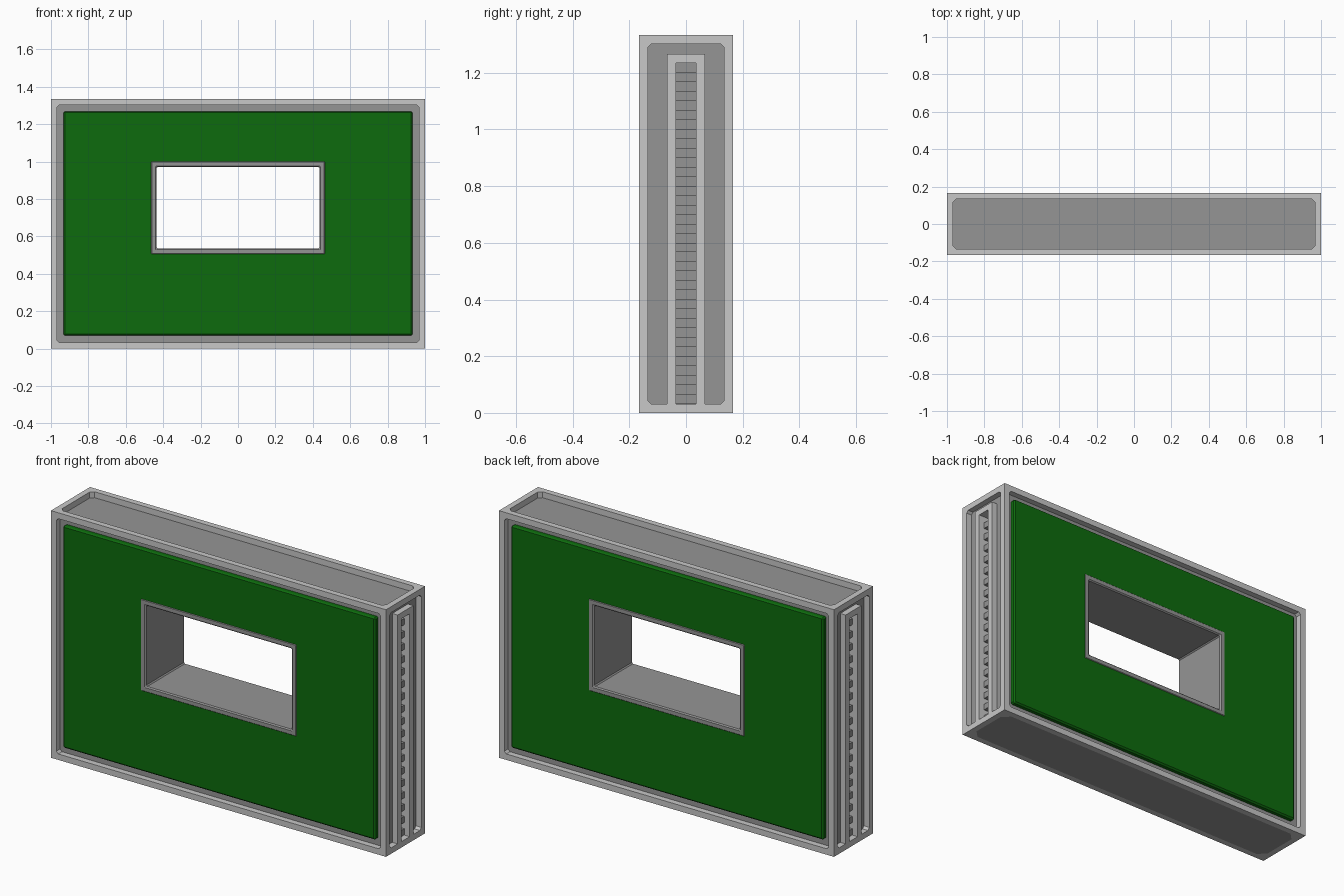
import bpy, bmesh

if "Cube" in bpy.data.objects:
    bpy.data.objects.remove(bpy.data.objects["Cube"])

X, Y, H = 1.0, 0.1665, 1.3335     # outer half width, half depth, height
R = 0.032                          # rim width and recess depth


def mat(name, col):
    m = bpy.data.materials.new(name)
    m.diffuse_color = (*col, 1)
    m.use_nodes = True
    m.node_tree.nodes["Principled BSDF"].inputs["Base Color"].default_value = m.diffuse_color
    return m


LIGHT = mat("light grey", (0.58, 0.58, 0.58))
DARK = mat("mid grey", (0.30, 0.30, 0.30))
GREEN = mat("green", (0.004, 0.147, 0.004))


def finish(bm, name, m, bevel=0):
    bmesh.ops.recalc_face_normals(bm, faces=bm.faces)
    me = bpy.data.meshes.new(name)
    bm.to_mesh(me)
    bm.free()
    ob = bpy.data.objects.new(name, me)
    bpy.context.collection.objects.link(ob)
    me.materials.append(m)
    if bevel:
        b = ob.modifiers.new("bevel", 'BEVEL')
        b.width, b.segments = bevel, 1
    return ob


def add_box(bm, x0, x1, y0, y1, z0, z1):
    vs = bmesh.ops.create_cube(bm, size=1)['verts']
    for v in vs:
        v.co.x = x0 if v.co.x < 0 else x1
        v.co.y = y0 if v.co.y < 0 else y1
        v.co.z = z0 if v.co.z < 0 else z1


def add_prism(bm, pts, axis, a, b):
    """Polygon (in the two other axes) extruded along an axis from a to b."""
    def co(p, t):
        c = list(p)
        c.insert(axis, t)
        return c
    lo = [bm.verts.new(co(p, a)) for p in pts]
    hi = [bm.verts.new(co(p, b)) for p in pts]
    bm.faces.new(lo)
    bm.faces.new(hi)
    for i in range(len(pts)):
        j = (i + 1) % len(pts)
        bm.faces.new((lo[i], lo[j], hi[j], hi[i]))


def add_ring(bm, outer, inner, y0, y1):
    """Rectangular ring in xz; outer and inner are (half width, z0, z1)."""
    def loop(r, y):
        w, a, b = r
        return [bm.verts.new((x, y, z)) for x, z in ((-w, a), (w, a), (w, b), (-w, b))]
    o0, o1, i0, i1 = loop(outer, y0), loop(outer, y1), loop(inner, y0), loop(inner, y1)
    for k in range(4):
        j = (k + 1) % 4
        for p, q in ((o0, i0), (o1, i1), (o0, o1), (i0, i1)):
            bm.faces.new((p[k], p[j], q[j], q[k]))


def add_gussets(bm, axis, a, b, u0, u1, v0, v1, s):
    """Small triangular fillers in the four corners of a recess."""
    for u, du in ((u0, s), (u1, -s)):
        for v, dv in ((v0, s), (v1, -s)):
            add_prism(bm, [(u, v), (u + du, v), (u, v + dv)], axis, a, b)


# outer frame: twelve edge bars plus corner fillers
bm = bmesh.new()
for z0, z1 in ((0, R), (H - R, H)):
    for s in (-1, 1):
        ya, yb = sorted((s * (Y - R), s * Y))
        add_box(bm, -X, X, ya, yb, z0, z1)
        xa, xb = sorted((s * (X - R), s * X))
        add_box(bm, xa, xb, R - Y, Y - R, z0, z1)
for sx in (-1, 1):
    xa, xb = sorted((sx * (X - R), sx * X))
    for sy in (-1, 1):
        ya, yb = sorted((sy * (Y - R), sy * Y))
        add_box(bm, xa, xb, ya, yb, R, H - R)
    add_gussets(bm, 0, xa, xb, R - Y, Y - R, R, H - R, 0.012)
for sy in (-1, 1):
    ya, yb = sorted((sy * (Y - R), sy * Y))
    add_gussets(bm, 1, ya, yb, R - X, X - R, R, H - R, 0.012)
add_gussets(bm, 2, H - R, H, R - X, X - R, R - Y, Y - R, 0.018)
add_gussets(bm, 2, 0, R, R - X, X - R, R - Y, Y - R, 0.04)
finish(bm, "outer_frame", LIGHT)

# base plate, flush with the bottom rim
bm = bmesh.new()
w, d, c = X - R, Y - R, 0.04
add_prism(bm, [(-w, c - d), (c - w, -d), (w - c, -d), (w, c - d),
               (w, d - c), (w - c, d), (c - w, d), (-w, d - c)], 2, 0, R)
finish(bm, "base_plate", DARK)

# inner body with the window opening
WIN_OUT, WIN_IN = (0.467, 0.503, 1.003), (0.435, 0.535, 0.971)
XC = 0.933
bm = bmesh.new()
add_ring(bm, (XC, R, H - R), (0.45, 0.52, 0.985), R - Y, Y - R)
finish(bm, "body_core", DARK)

# window surround running through the body
bm = bmesh.new()
add_ring(bm, WIN_OUT, WIN_IN, -Y, Y)
finish(bm, "window_surround", DARK, 0.006)

# green panels front and back
for s, name in ((-1, "front_panel"), (1, "back_panel")):
    bm = bmesh.new()
    ya, yb = sorted((s * (Y - R - 0.005), s * (Y - 0.003)))
    add_ring(bm, (0.933, 0.07, 1.268), (0.45, 0.52, 0.985), ya, yb)
    finish(bm, name, GREEN, 0.008)

# sides: recessed wall, raised arch and slats in the slot
A, B = 0.035, 0.067               # slot half width, arch half width
for s, side in ((-1, "left"), (1, "right")):
    def side_box(bm, x0, x1, *rest):
        xa, xb = sorted((s * x0, s * x1))
        add_box(bm, xa, xb, *rest)

    bm = bmesh.new()
    side_box(bm, XC, X - R, R - Y, -B, R, H - R)
    side_box(bm, XC, X - R, B, Y - R, R, H - R)
    side_box(bm, XC, X - R, -B, B, 1.267, H - R)
    finish(bm, side + "_wall", DARK)

    bm = bmesh.new()
    side_box(bm, XC, X, -B, -A, R, 1.267)
    side_box(bm, XC, X, A, B, R, 1.267)
    side_box(bm, XC, X, -A, A, 1.235, 1.267)
    finish(bm, side + "_arch", LIGHT)

    bm = bmesh.new()
    for i in range(18):
        z = 0.0333 + i * 0.0667
        side_box(bm, XC, X - R, -A, A, z, z + 0.0333)
    finish(bm, side + "_slats", DARK)
